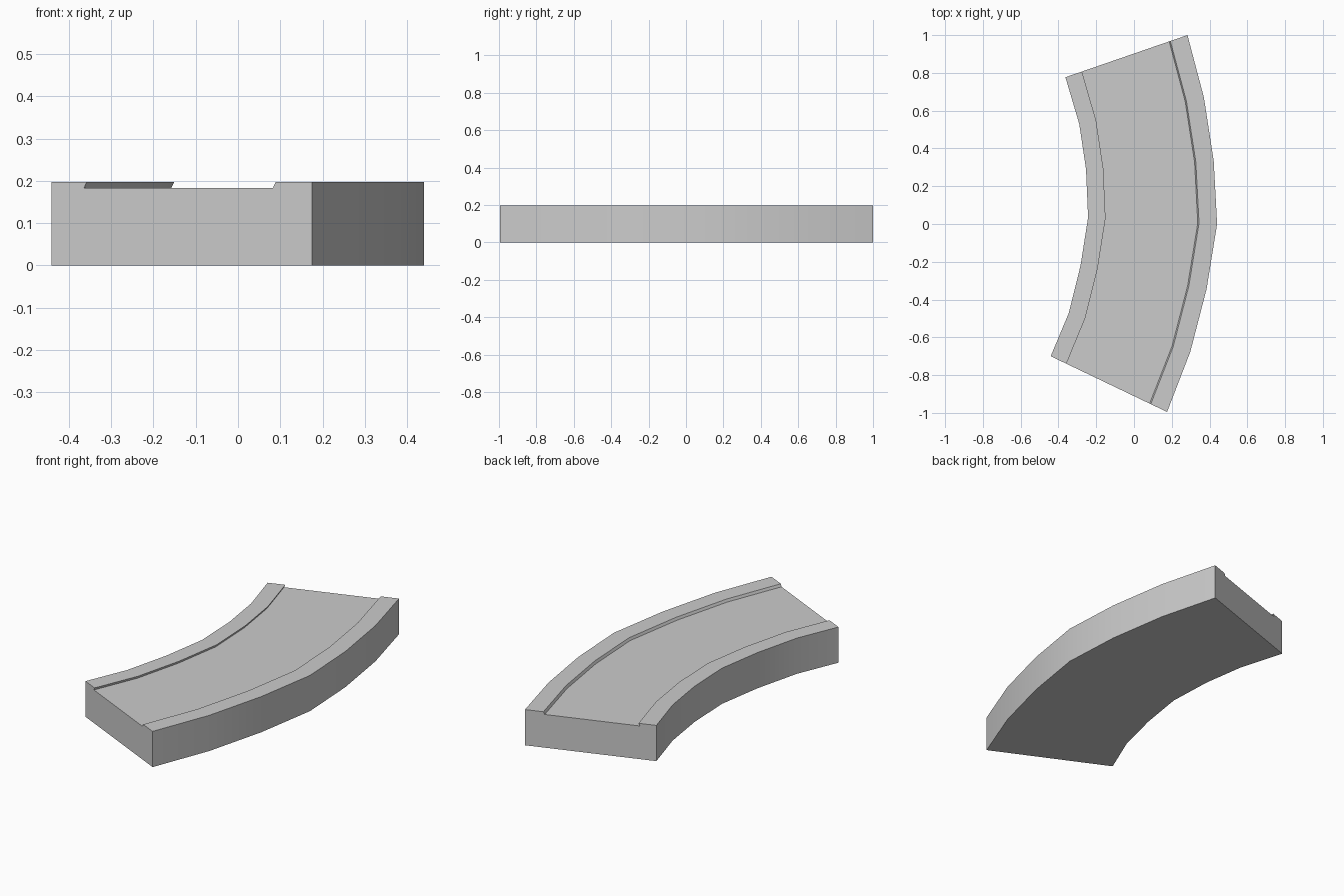
import bpy, bmesh, math
from mathutils import Vector

if "Cube" in bpy.data.objects:
    bpy.data.objects.remove(bpy.data.objects["Cube"])

TOP, FLOOR = 0.197, 0.183

# Plan outline of the bend: seven stations along each edge
inner = [(-0.441, -0.70), (-0.346, -0.473), (-0.283, -0.22), (-0.243, 0.035),
         (-0.254, 0.29), (-0.29, 0.53), (-0.363, 0.777)]
outer = [(0.175, -0.995), (0.298, -0.677), (0.384, -0.345), (0.44, 0.0),
         (0.422, 0.335), (0.37, 0.67), (0.283, 1.0)]

# Cross-section: (fraction across the width, height), with two low curbs
section = [(0, 0), (1, 0), (1, TOP), (0.86, TOP), (0.85, FLOOR),
           (0.125, FLOOR), (0.135, TOP), (0, TOP)]

bm = bmesh.new()
rings = []
for a, b in zip(inner, outer):
    ring = []
    for t, z in section:
        p = Vector(a).lerp(Vector(b), t)
        ring.append(bm.verts.new((p.x, p.y, z)))
    rings.append(ring)

# Skin the stations and close both ends
n = len(section)
for r, s in zip(rings, rings[1:]):
    for k in range(n):
        bm.faces.new((r[k], r[(k + 1) % n], s[(k + 1) % n], s[k]))
bm.faces.new(rings[0])
bm.faces.new(rings[-1])
bmesh.ops.recalc_face_normals(bm, faces=bm.faces)

mesh = bpy.data.meshes.new("curved_track")
bm.to_mesh(mesh)
bm.free()
track = bpy.data.objects.new("curved_track", mesh)
bpy.context.collection.objects.link(track)

# Smooth along the bend, sharp at the section corners
bpy.context.view_layer.objects.active = track
track.select_set(True)
bpy.ops.object.shade_smooth_by_angle(angle=math.radians(30))
